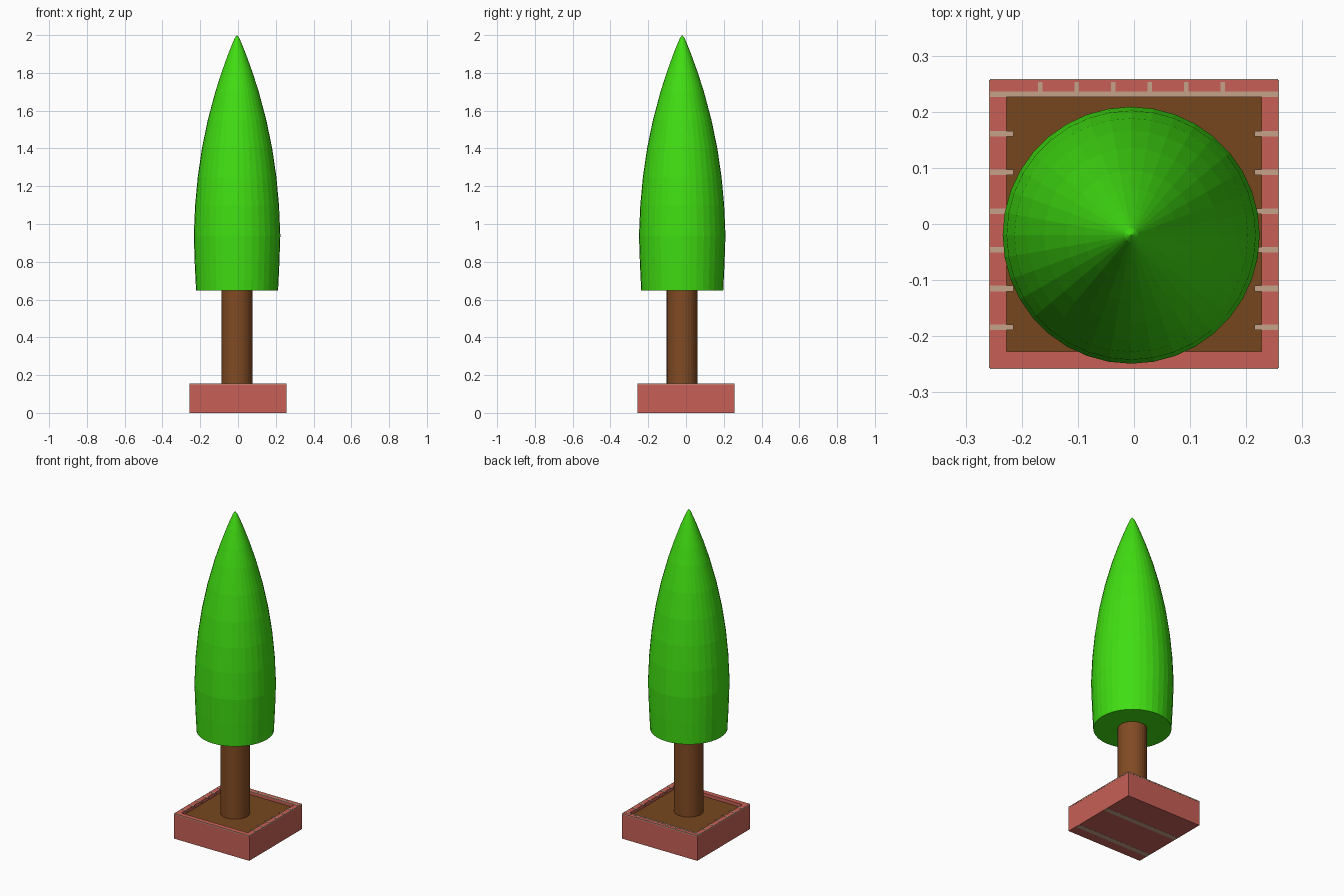
import bpy, bmesh, math

if "Cube" in bpy.data.objects:
    bpy.data.objects.remove(bpy.data.objects["Cube"])

def material(name, rgb):
    m = bpy.data.materials.new(name)
    m.diffuse_color = (*rgb, 1)
    m.use_nodes = True
    m.node_tree.nodes["Principled BSDF"].inputs["Base Color"].default_value = m.diffuse_color
    return m

GREEN = material("leaf green", (0.052, 0.73, 0.006))
BARK = material("bark brown", (0.22, 0.07, 0.017))
SOIL = material("soil brown", (0.18, 0.062, 0.013))
BRICK = material("brick red", (0.57, 0.117, 0.092))
MORTAR = material("mortar beige", (0.56, 0.36, 0.25))

def finish(bm, name, mats):
    bmesh.ops.recalc_face_normals(bm, faces=bm.faces)
    me = bpy.data.meshes.new(name)
    bm.to_mesh(me)
    bm.free()
    for m in mats:
        me.materials.append(m)
    ob = bpy.data.objects.new(name, me)
    bpy.context.collection.objects.link(ob)
    return ob

def add_box(bm, x0, x1, y0, y1, z0, z1):
    vs = bmesh.ops.create_cube(bm, size=1)["verts"]
    for v in vs:
        v.co = (x1 if v.co.x > 0 else x0, y1 if v.co.y > 0 else y0, z1 if v.co.z > 0 else z0)

def lathe(name, profile, mat, cx, cy, sides=32):
    bm = bmesh.new()
    vs = [bm.verts.new((cx + r, cy, z)) for r, z in profile]
    edges = [bm.edges.new(p) for p in zip(vs, vs[1:])]
    bmesh.ops.spin(bm, geom=vs + edges, cent=(cx, cy, 0), axis=(0, 0, 1),
                   angle=math.tau, steps=sides)
    bmesh.ops.remove_doubles(bm, verts=bm.verts, dist=0.0005)
    return finish(bm, name, [mat])

HALF, INNER, TOP, FLOOR = 0.257, 0.215, 0.155, 0.135

# Square brick planter with a recessed soil bed
bm = bmesh.new()
add_box(bm, -HALF, HALF, -HALF, HALF, 0, TOP)
bm.normal_update()
top = max(bm.faces, key=lambda f: f.calc_center_median().z)
bmesh.ops.inset_region(bm, faces=[top], thickness=HALF - INNER)
walls = bmesh.ops.extrude_face_region(bm, geom=[top])
new_verts = [g for g in walls["geom"] if isinstance(g, bmesh.types.BMVert)]
bmesh.ops.translate(bm, verts=new_verts, vec=(0, 0, FLOOR - TOP))
if top.is_valid:
    bmesh.ops.delete(bm, geom=[top], context='FACES_ONLY')
bed = [g for g in walls["geom"] if isinstance(g, bmesh.types.BMFace)]
for f in bed:
    f.material_index = 1
finish(bm, "brick_planter", [BRICK, SOIL])

# Mortar joints: thin plates on the rim and underside
bm = bmesh.new()
e = 0.0015
add_box(bm, -HALF, HALF, 0.226, 0.236, TOP - e, TOP + e)
for i in range(6):
    y = 0.161 - i * 0.069
    for s in (-1, 1):
        xs = sorted((s * INNER, s * HALF))
        add_box(bm, *xs, y - 0.005, y + 0.005, TOP - e, TOP + e)
for i in range(6):
    x = -0.167 + i * 0.065
    add_box(bm, x - 0.004, x + 0.004, 0.236, HALF - 0.004, TOP - e, TOP + e)
for y in (0.06, -0.18):
    add_box(bm, -HALF + 0.002, HALF - 0.002, y - 0.016, y + 0.016, 0, 0.001)
ob = finish(bm, "mortar_joints", [MORTAR])
for v in ob.data.vertices:
    if v.co.z < 0.01:
        v.co.z -= 0.0008

# Thin mortar line along the top edge of the outer walls
bm = bmesh.new()
for s in (-1, 1):
    ys = sorted((s * HALF, s * (HALF + 0.001)))
    add_box(bm, -HALF, HALF, *ys, TOP - 0.006, TOP)
    add_box(bm, *ys, -HALF, HALF, TOP - 0.006, TOP)
finish(bm, "mortar_edge", [MORTAR])

# Trunk
CX, CY = -0.005, -0.02
lathe("trunk", [(0, FLOOR - 0.01), (0.082, FLOOR - 0.01), (0.082, 0.66), (0, 0.66)],
      BARK, CX, CY)

# Tapered foliage with a flat underside
foliage = [(0, 0.647), (0.217, 0.647), (0.224, 0.79), (0.229, 0.94), (0.222, 1.1),
           (0.208, 1.25), (0.186, 1.4), (0.155, 1.55), (0.115, 1.7), (0.083, 1.8),
           (0.047, 1.9), (0.027, 1.95), (0.012, 1.985), (0, 2.0)]
lathe("foliage", foliage, GREEN, CX, CY, 36)
